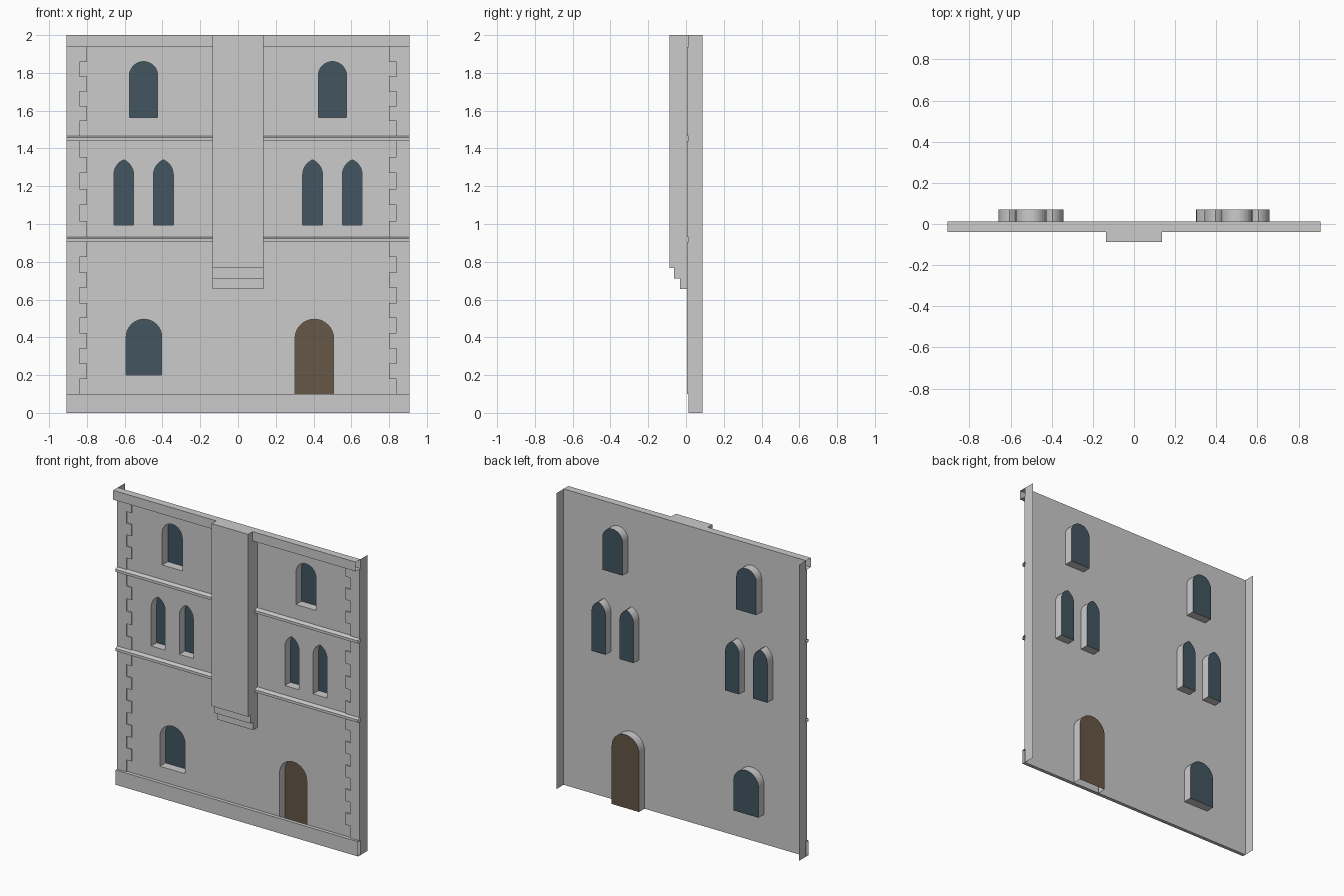
import bpy, bmesh, math
from mathutils import Vector

if "Cube" in bpy.data.objects:
    bpy.data.objects.remove(bpy.data.objects["Cube"])

HALF_W, WALL_Y, PANE_Y, BACK_Y = 0.907, 0.012, 0.071, 0.087


def material(name, color):
    m = bpy.data.materials.new(name)
    m.diffuse_color = color
    m.use_nodes = True
    m.node_tree.nodes["Principled BSDF"].inputs["Base Color"].default_value = m.diffuse_color
    return m


GLASS = material("dark_glass", (0.055, 0.09, 0.115, 1))
WOOD = material("door_wood", (0.13, 0.095, 0.06, 1))


def make(name, bm, mat=None):
    me = bpy.data.meshes.new(name)
    bm.to_mesh(me)
    bm.free()
    ob = bpy.data.objects.new(name, me)
    bpy.context.collection.objects.link(ob)
    if mat:
        me.materials.append(mat)
    return ob


def arch(cx, half, z0, spring, top, n=8):
    """Outline from lower right over a round or pointed head to lower left."""
    rise = top - spring
    c = (rise * rise - half * half) / (2 * half)
    r = half + c
    end = math.acos(max(-1, min(1, c / r)))
    side = [(r * math.cos(end * i / n) - c, spring + r * math.sin(end * i / n))
            for i in range(n + 1)]
    pts = [(half, z0)] + side + [(-x, z) for x, z in side[-2::-1]] + [(-half, z0)]
    return [(cx + x, z) for x, z in pts]


def strip(name, profile, x0, x1, caps=False):
    """Extrude a (y, z) profile along x; open ended unless capped."""
    bm = bmesh.new()
    a = [bm.verts.new((x0, y, z)) for y, z in profile]
    b = [bm.verts.new((x1, y, z)) for y, z in profile]
    for i in range(len(a) - 1):
        bm.faces.new((a[i], b[i], b[i + 1], a[i + 1]))
    if caps:
        bm.faces.new(a)
        bm.faces.new(b[::-1])
    return make(name, bm)


# Openings: name, outline, pane material
door = arch(0.404, 0.102, 0.0, 0.394, 0.496)
openings = [("ground_window", arch(-0.498, 0.094, 0.2, 0.402, 0.496))]
for s in (-1, 1):
    openings.append(("top_window", arch(s * 0.5, 0.075, 1.565, 1.785, 1.86)))
    for x in (0.395, 0.605):
        openings.append(("lancet_window", arch(s * x, 0.0525, 0.995, 1.26, 1.34)))

# Wall sheet with holes, the doorway notched into its lower edge
bm = bmesh.new()
outer = [(-HALF_W, 0)] + door[::-1] + [(HALF_W, 0), (HALF_W, 2), (-HALF_W, 2)]
edges = []
for loop in [outer] + [o for _, o in openings]:
    vs = [bm.verts.new((x, WALL_Y, z)) for x, z in loop]
    edges += [bm.edges.new((vs[i], vs[(i + 1) % len(vs)])) for i in range(len(vs))]
bmesh.ops.triangle_fill(bm, use_beauty=True, edges=edges, normal=Vector((0, -1, 0)))
for f in bm.faces:
    f.normal_update()
    if f.normal.y > 0:
        f.normal_flip()
make("wall", bm)

# Reveals and recessed panes
for name, loop in openings + [("door", door)]:
    bm = bmesh.new()
    f = [bm.verts.new((x, WALL_Y, z)) for x, z in loop]
    b = [bm.verts.new((x, PANE_Y, z)) for x, z in loop]
    n = len(loop)
    for i in range(n - 1 if name == "door" else n):
        j = (i + 1) % n
        bm.faces.new((f[i], f[j], b[j], b[i]))
    make(name + "_reveal", bm)
    bm = bmesh.new()
    bm.faces.new([bm.verts.new((x, PANE_Y, z)) for x, z in loop])
    make(name + "_pane", bm, WOOD if name == "door" else GLASS)

# Thin side returns
for s, side in ((-1, "left"), (1, "right")):
    bm = bmesh.new()
    quad = [(WALL_Y, 0), (BACK_Y, 0), (BACK_Y, 2), (WALL_Y, 2)]
    vs = [bm.verts.new((s * HALF_W, y, z)) for y, z in quad]
    bm.faces.new(vs if s > 0 else vs[::-1])
    make(side + "_return", bm)

# Plinth, string courses and cornice
strip("plinth", [(WALL_Y, 0.1), (-0.012, 0.1), (-0.012, 0), (WALL_Y, 0)], -HALF_W, HALF_W)
for z in (0.905, 1.44):
    strip("string_course", [(WALL_Y, z + 0.027), (-0.006, z + 0.022), (-0.014, z + 0.018),
                            (-0.014, z), (WALL_Y, z)], -HALF_W, HALF_W)
strip("cornice", [(WALL_Y, 2), (-0.038, 2), (-0.038, 1.937), (WALL_Y, 1.937)],
      -HALF_W, HALF_W)

# Chimney breast on stepped corbels
strip("chimney_breast", [(WALL_Y, 2), (-0.087, 2), (-0.087, 0.767), (-0.063, 0.767),
                         (-0.063, 0.712), (-0.032, 0.712), (-0.032, 0.656),
                         (WALL_Y, 0.656)], -0.136, 0.136, True)

# Alternating corner stones
step = 0.0845
for s in (-1, 1):
    for z0, z1, first in ((0.1, 0.905, 0), (0.932, 1.44, 1), (1.467, 1.937, 0)):
        count = round((z1 - z0) / step)
        for i in range(count):
            a = z0 + (z1 - z0) * i / count
            b = z0 + (z1 - z0) * (i + 1) / count
            inner = 0.8 if (i + first) % 2 else 0.838
            y = WALL_Y - 0.008
            x0, x1 = sorted((s * inner, s * HALF_W))
            strip("corner_stone", [(WALL_Y, b), (y, b), (y, a), (WALL_Y, a)], x0, x1, True)
